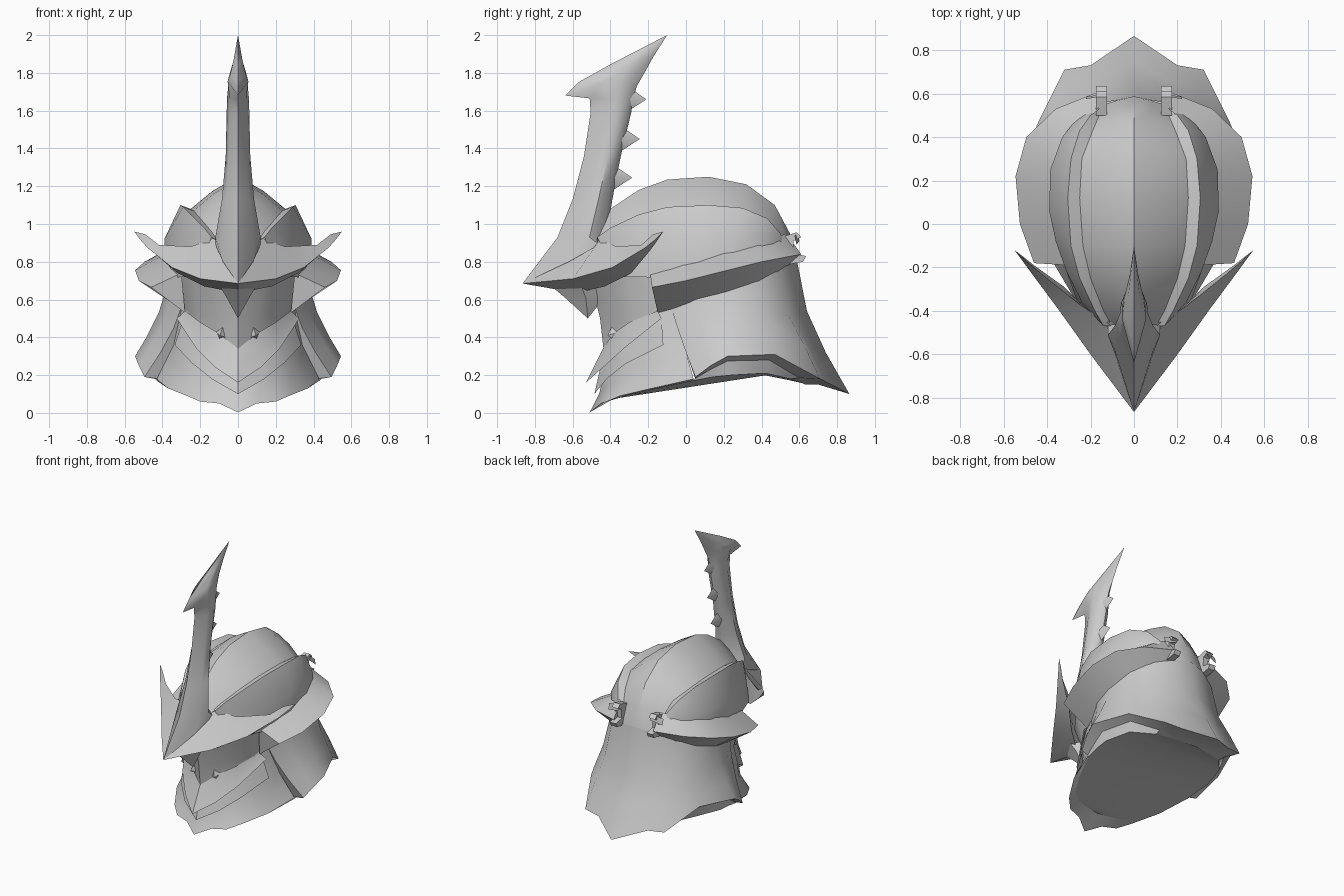
import bpy, bmesh, math
from mathutils import Vector

steel = bpy.data.materials.new("grey_steel")
steel.diffuse_color = (0.6, 0.6, 0.6, 1)


def loft(name, rows, angle=35, caps=False):
    """Half surface through rows of points, mirrored across x."""
    bm = bmesh.new()
    grid = [[bm.verts.new(p) for p in r] for r in rows]
    for a, b in zip(grid, grid[1:]):
        for i in range(len(a) - 1):
            bm.faces.new((a[i], a[i + 1], b[i + 1], b[i]))
    if caps:
        bm.faces.new(grid[0])
        bm.faces.new(grid[-1])
    bmesh.ops.remove_doubles(bm, verts=bm.verts, dist=0.0005)
    bmesh.ops.recalc_face_normals(bm, faces=bm.faces)
    if caps:
        flip = bm.calc_volume(signed=True) < 0
    else:
        ref = Vector((0, 0.1, 0.5))
        flip = sum(f.normal.dot(f.calc_center_median() - ref) * f.calc_area()
                   for f in bm.faces) < 0
    if flip:
        bmesh.ops.reverse_faces(bm, faces=bm.faces)
    me = bpy.data.meshes.new(name)
    bm.to_mesh(me)
    bm.free()
    me.materials.append(steel)
    ob = bpy.data.objects.new(name, me)
    bpy.context.collection.objects.link(ob)
    m = ob.modifiers.new("mirror", 'MIRROR')
    m.merge_threshold = 0.001
    bpy.ops.object.select_all(action='DESELECT')
    ob.select_set(True)
    bpy.context.view_layer.objects.active = ob
    bpy.ops.object.modifier_apply(modifier="mirror")
    bpy.ops.object.shade_smooth_by_angle(angle=math.radians(angle))
    return ob


def line(xs, ys, zs):
    return list(zip(xs, ys, zs))


# Skull dome: ridged centre shell, then a raised shell on each side
ridge = line([0] * 9, [-.5, -.4, -.25, -.1, .12, .32, .47, .55, .585],
             [.95, 1.08, 1.18, 1.235, 1.25, 1.21, 1.1, .95, .8])
ys = [-.47, -.4, -.25, -.1, .12, .3, .43, .5, .55]
seam = line([.10, .14, .2, .235, .25, .24, .19, .16, .14], ys,
            [.9, .96, 1.03, 1.07, 1.08, 1.06, 1.0, .9, .8])
mid = [(b[0] * .54, a[1] * .55 + b[1] * .45, a[2] * .56 + b[2] * .44)
       for a, b in zip(ridge, seam)]
loft("dome_centre", [ridge, mid, seam], 32)
lip = line([.14, .18, .25, .29, .305, .29, .25, .2, .16], ys,
           [.93, .98, 1.05, 1.09, 1.1, 1.085, 1.03, .95, .82])
yo = [-.43, -.36, -.22, -.08, .06, .25, .4, .5, .55]
bulge = line([.17, .24, .31, .36, .39, .385, .33, .25, .16], yo,
             [.85, .85, .87, .9, .92, .93, .92, .88, .82])
base = line([.17, .26, .31, .35, .38, .37, .32, .24, .13], yo,
            [.72, .72, .72, .7, .7, .72, .74, .76, .78])
loft("dome_side", [seam, lip, bulge, base], 32)

# Wedge band wrapping each side to the back
band = [
    [(.30, -.19, .74), (.46, -.18, .665), (.28, -.15, .53)],
    [(.35, -.02, .79), (.525, 0, .70), (.33, 0, .57)],
    [(.37, .2, .85), (.545, .22, .755), (.36, .2, .62)],
    [(.31, .38, .90), (.495, .4, .80), (.32, .38, .675)],
    [(.22, .48, .93), (.36, .53, .825), (.23, .48, .73)],
    [(.16, .53, .95), (.16, .61, .84), (.16, .53, .77)]]
loft("side_band", [r + r[:1] for r in band], 30)
for name, r in (("band_front_end", band[0]), ("band_back_end", band[-1])):
    loft(name, [r[:2], [r[2], r[2]]])
# Two-pronged bracket at the back end of each band
bracket = [(.5, .93), (.585, .955), (.61, .93), (.57, .91), (.565, .845),
           (.635, .83), (.62, .80), (.5, .78)]
loft("rear_bracket", [[(x, y, z) for y, z in bracket] for x in (.125, .175)],
     caps=True)
loft("bracket_flange", [[(.13, .59, .95), (.22, .575, .935)],
                        [(.13, .6, .91), (.22, .585, .89)]])

# Flared neck guard with turned under rim
top = [(.30, -.08, .56), (.36, .05, .62), (.38, .2, .66), (.35, .38, .72),
       (.25, .5, .76), (.13, .56, .8), (0, .585, .82)]
waist = [(.34, -.045, .45), (.39, .07, .49), (.42, .21, .53), (.385, .41, .52),
         (.28, .54, .52), (.14, .6, .53), (0, .64, .54)]
skirt = [(.41, 0, .32), (.46, .1, .36), (.485, .22, .4), (.42, .45, .39),
         (.3, .63, .35), (.17, .66, .34), (0, .74, .32)]
hem = [(.495, .05, .19), (.525, .13, .25), (.545, .22, .3), (.44, .47, .31),
       (.32, .71, .18), (.2, .73, .17), (0, .865, .1)]
lining = [(.44, .045, .18), (.45, .13, .23), (.46, .22, .275),
          (.40, .44, .28), (.28, .6, .185), (.17, .65, .175), (0, .7, .15)]
rim = [(.43, .04, .17), (.44, .14, .19), (.445, .24, .2), (.39, .42, .21),
       (.27, .55, .18), (.14, .6, .165), (0, .63, .15)]
loft("neck_guard", [top, waist, skirt, hem], 45)
loft("neck_guard_rim", [hem, lining, rim], 30)
loft("neck_guard_front_edge", [[top[0], waist[0], skirt[0], hem[0]],
                               [(.26, -.05, .54), (.28, -.02, .42),
                                (.33, .02, .3), (.41, .05, .18)]])
# Closed underside, set back behind the chin
chin = [(0, -.38, .085), (.1, -.365, .085), (.2, -.335, .09),
        (.27, -.28, .1), (.35, -.15, .13)]
edge = chin + rim
spine = [(0, p[1], max(.08, min(.08 + .154 * (p[1] + .35),
                                .2 - .23 * (p[1] - .43)))) for p in edge]
loft("underside", [edge, spine], 50)

# Layered pointed throat and cheek plates
plate_hem = [(0, -.51, .003), (.1, -.45, .05), (.2, -.42, .06),
             (.27, -.35, .09), (.37, -.18, .13), (.43, .04, .18)]
loft("throat_plate", [
    [(0, -.42, .27), (.12, -.36, .32), (.2, -.29, .4), (.25, -.2, .5),
     (.28, -.12, .58), (.30, -.06, .62)],
    [(0, -.46, .1), (.12, -.4, .15), (.21, -.33, .18), (.29, -.2, .24),
     (.335, -.09, .28), (.34, -.01, .36)],
    plate_hem])
loft("throat_lining", [plate_hem, chin + rim[:1]])
loft("jaw_plate", [
    [(0, -.44, .3), (.12, -.37, .36), (.22, -.28, .42), (.29, -.13, .5)],
    [(0, -.485, .1), (.14, -.42, .18), (.24, -.32, .26), (.335, -.12, .36)]])
loft("cheek_plate", [
    [(0, -.44, .34), (.1, -.385, .42), (.2, -.3, .48), (.28, -.15, .54)],
    [(0, -.485, .25), (.11, -.41, .32), (.21, -.31, .4), (.3, -.14, .52)],
    [(0, -.53, .16), (.12, -.44, .24), (.22, -.33, .34), (.325, -.13, .5)]])

# Recessed face with pointed brow beak and small studs
loft("face", [
    [(0, -.51, .72), (.14, -.45, .71), (.25, -.3, .74), (.30, -.15, .76),
     (.31, -.05, .76)],
    [(0, -.455, .5), (.1, -.39, .5), (.21, -.28, .52), (.28, -.13, .55),
     (.30, -.05, .58)],
    [(0, -.435, .32), (.1, -.37, .4), (.2, -.28, .46), (.27, -.14, .5),
     (.28, -.05, .5)]])
loft("brow_beak", [
    [(0, -.7, .66), (.09, -.55, .66), (0, -.45, .68)],
    [(0, -.64, .61), (.06, -.53, .61), (0, -.44, .6)],
    [(0, -.52, .5)] * 3], 25)
loft("face_stud", [
    [(.08, -.39, .46), (.065, -.39, .4), (.105, -.36, .37),
     (.12, -.35, .43), (.08, -.39, .46)],
    [(.095, -.415, .41)] * 5], 10)

# Swept front crescent
outer = [(0, -.865, .685), (.2, -.6, .71), (.35, -.39, .77),
         (.48, -.215, .875), (.52, -.16, .92), (.55, -.12, .96)]
upper = [(0, -.45, .95), (.13, -.45, .925), (.25, -.37, .88),
         (.42, -.235, .89), (.49, -.175, .945), (.55, -.12, .96)]
lower = [(0, -.58, .635), (.18, -.43, .67), (.32, -.29, .74),
         (.46, -.19, .86), (.51, -.15, .915), (.55, -.12, .96)]
loft("crescent", [upper, outer, lower, upper], 30)

# Tall horn: ridged front, rounded sides, hooked blade tip (z, front, back, width)
shaft = [(.93, -.68, -.42, .12), (1.13, -.6, -.39, .085),
         (1.36, -.54, -.345, .065), (1.59, -.505, -.29, .06),
         (1.665, -.51, -.28, .058)]
rows = [[(0, -.865, .685), (.08, -.62, .8), (.12, -.46, .89),
         (.06, -.43, .9), (0, -.42, .9)]]
for z, f, b, w in shaft:
    rows.append([(0, f, z), (w * .75, f * .6 + b * .4, z),
                 (w, f * .35 + b * .65, z), (w * .55, b - .02, z), (0, b, z)])
rows += [
    [(0, -.64, 1.68), (.055, -.44, 1.755), (.05, -.35, 1.75),
     (.03, -.29, 1.74), (0, -.26, 1.73)],
    [(0, -.57, 1.75), (.042, -.42, 1.79), (.04, -.32, 1.81),
     (.02, -.26, 1.8), (0, -.22, 1.8)],
    [(0, -.4, 1.845), (.025, -.32, 1.86), (.022, -.25, 1.87),
     (.012, -.2, 1.88), (0, -.17, 1.89)],
    [(0, -.1, 2.0)] * 5]
loft("horn", rows, 55)
# Barbs down the back of the horn
for i, (y, z) in enumerate(((-.21, 1.66), (-.245, 1.45), (-.285, 1.245))):
    loft(f"horn_barb_{i + 1}", [
        [(0, y - .08, z + .055), (.035, y - .12, z), (0, y - .1, z - .065)],
        [(0, y, z)] * 3], 50)
